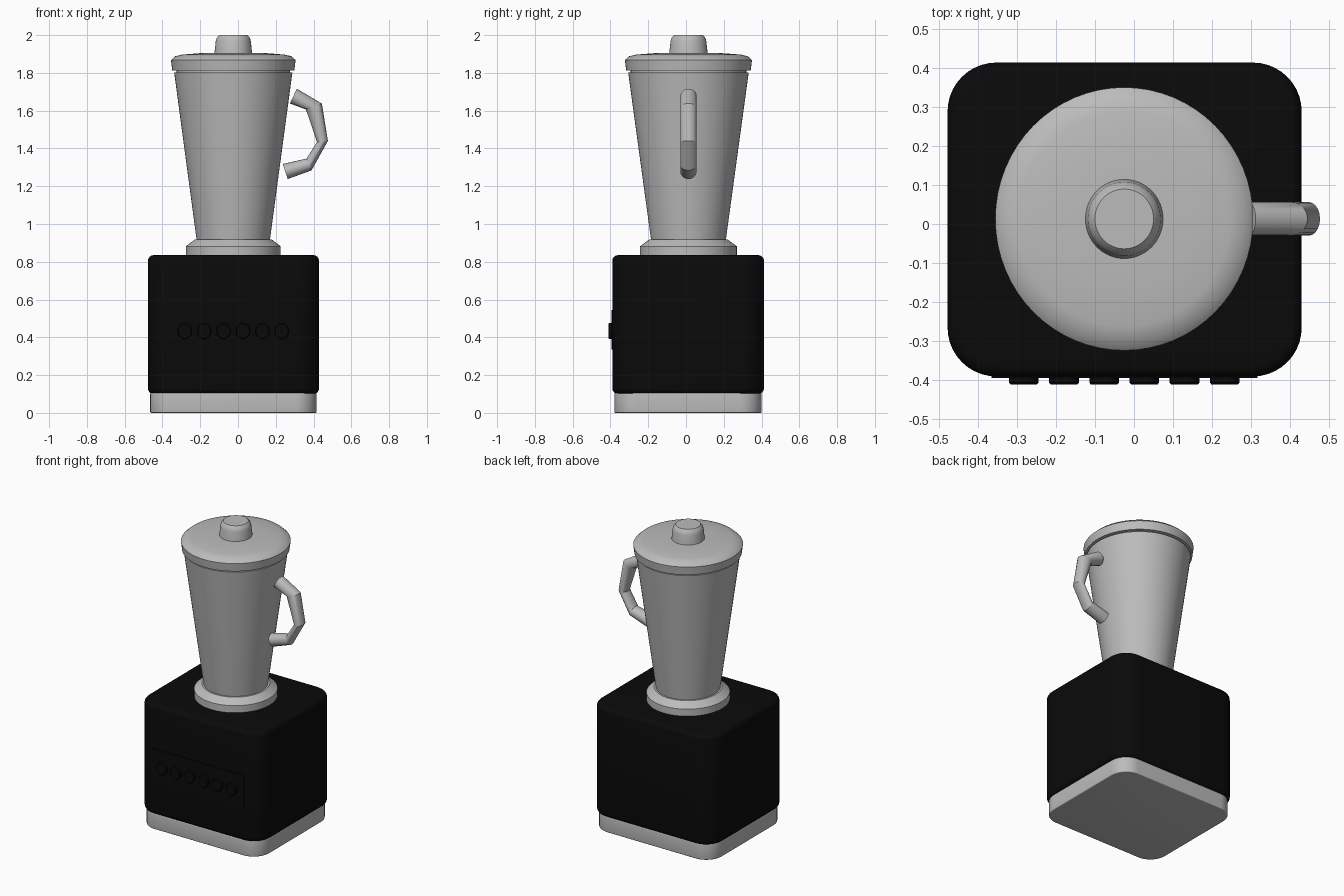
import bpy, bmesh, math
from mathutils import Vector

cube = bpy.data.objects.get("Cube")
if cube:
    bpy.data.objects.remove(cube, do_unlink=True)


def material(name, rgb):
    m = bpy.data.materials.new(name)
    m.use_nodes = True
    m.diffuse_color = (*rgb, 1)
    m.node_tree.nodes["Principled BSDF"].inputs["Base Color"].default_value = (*rgb, 1)
    return m


BLACK = material("black_plastic", (0.003, 0.003, 0.003))
GREY = material("light_grey", (0.5, 0.5, 0.5))
CX, CY = -0.025, 0.013      # jar axis


def finish(name, bm, mat, angle=35):
    bmesh.ops.recalc_face_normals(bm, faces=bm.faces)
    mesh = bpy.data.meshes.new(name)
    bm.to_mesh(mesh)
    bm.free()
    mesh.materials.append(mat)
    ob = bpy.data.objects.new(name, mesh)
    bpy.context.collection.objects.link(ob)
    bpy.ops.object.select_all(action='DESELECT')
    ob.select_set(True)
    bpy.context.view_layer.objects.active = ob
    bpy.ops.object.shade_smooth_by_angle(angle=math.radians(angle))
    return ob


def loft(name, rings, mat, angle=35):
    """Skin a list of equal-length point rings and cap both ends."""
    bm = bmesh.new()
    loops = [[bm.verts.new(p) for p in ring] for ring in rings]
    n = len(loops[0])
    for a, b in zip(loops, loops[1:]):
        for i in range(n):
            j = (i + 1) % n
            bm.faces.new((a[i], a[j], b[j], b[i]))
    bm.faces.new(loops[0])
    bm.faces.new(loops[-1])
    return finish(name, bm, mat, angle)


def lathe(name, profile, mat, n=64):
    """Turn (radius, height) pairs; the depth is a touch wider than the width."""
    turn = [math.tau * i / n for i in range(n)]
    rings = [[(CX + r * math.cos(t), CY + 1.02 * r * math.sin(t), z) for t in turn]
             for r, z in profile]
    return loft(name, rings, mat)


def rounded_box(name, lo, hi, corner, edge, mat):
    """Box with large upright corners and small rims."""
    bm = bmesh.new()
    bmesh.ops.create_cube(bm, size=1)
    for v in bm.verts:
        v.co = [(a + b) / 2 + c * (b - a) for a, b, c in zip(lo, hi, v.co)]
    upright = [e for e in bm.edges if abs(e.verts[0].co.z - e.verts[1].co.z) > 0.01]
    bmesh.ops.bevel(bm, geom=upright, offset=corner, segments=10, profile=0.5, affect='EDGES')
    rims = [e for e in bm.edges if abs(e.verts[0].co.z - e.verts[1].co.z) < 1e-5]
    bmesh.ops.bevel(bm, geom=rims, offset=edge, segments=4, profile=0.5, affect='EDGES')
    return finish(name, bm, mat, 40)


# Motor housing and foot
rounded_box("motor_housing", (-0.477, -0.39, 0.1), (0.429, 0.413, 0.835), 0.125, 0.03, BLACK)
rounded_box("foot", (-0.465, -0.378, 0), (0.416, 0.4, 0.105), 0.115, 0.006, GREY)

# Control panel and its round buttons
bm = bmesh.new()
bmesh.ops.create_cube(bm, size=1)
for v in bm.verts:
    v.co = (-0.024 + 0.68 * v.co.x, -0.391 + 0.007 * v.co.y, 0.44 + 0.21 * v.co.z)
finish("control_panel", bm, BLACK)

for k in range(6):
    x = -0.282 + 0.1028 * k
    rings = [[(x + s * 0.038 * math.cos(math.tau * i / 24), y,
               0.433 + s * 0.042 * math.sin(math.tau * i / 24)) for i in range(24)]
             for s, y in ((1, -0.385), (1, -0.406), (0.88, -0.411))]
    loft(f"button_{k + 1}", rings, BLACK)

# Collar, jar, lid and knob
lathe("collar", [(0.251, 0.825), (0.251, 0.882), (0.205, 0.917), (0.19, 0.917)], GREY)
lathe("jar", [(0.192, 0.9), (0.313, 1.803)], GREY)
lathe("lid", [(0.3, 1.79), (0.3, 1.813), (0.323, 1.813), (0.33, 1.868), (0.308, 1.888),
              (0.27, 1.897), (0.18, 1.904), (0.08, 1.907)], GREY)
lathe("knob", [(0.1, 1.9), (0.093, 1.967), (0.088, 1.985), (0.075, 2.0)], GREY)

# Angular handle: (x, z, half width) with the direction across the tube
sections = [(0.293, 1.677, 0.043, (7, 15)), (0.402, 1.622, 0.045, (16, 6)),
            (0.447, 1.437, 0.029, (10, 1)), (0.376, 1.315, 0.034, (5, -12)),
            (0.25, 1.278, 0.042, (5, -15))]
rings = []
for x, z, w, across in sections:
    d = Vector(across).normalized() * w
    rings.append([(x + d.x * math.cos(t), CY + 0.043 * math.sin(t), z + d.y * math.cos(t))
                  for t in (math.tau * i / 20 for i in range(20))])
loft("handle", rings, GREY, 25)
